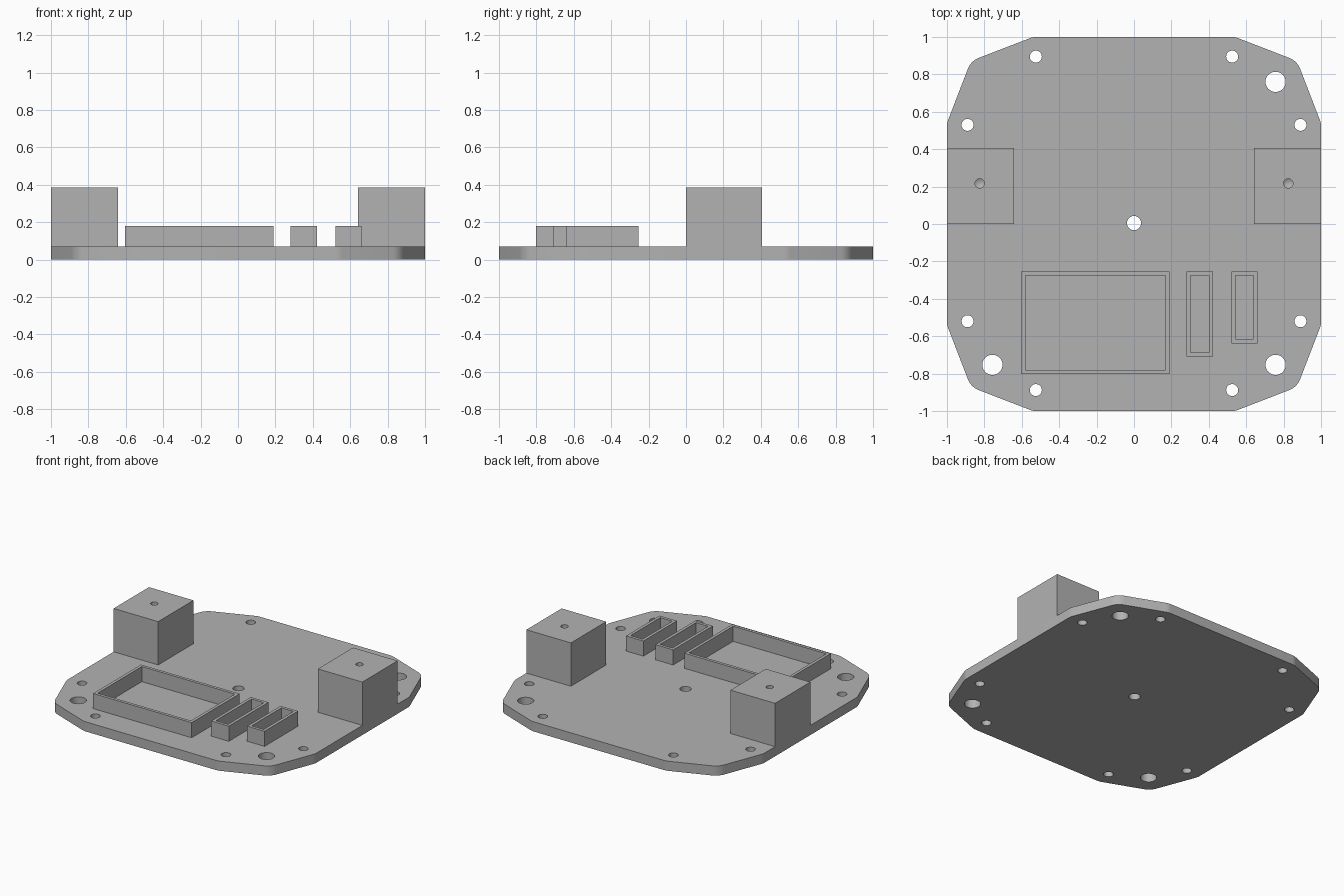
import bpy
import bmesh
from math import radians, tan, pi
from mathutils import Vector

PLATE_TOP = 0.07
FRAME_TOP = 0.18
BLOCK_TOP = 0.385

if "Cube" in bpy.data.objects:
    bpy.data.objects.remove(bpy.data.objects["Cube"], do_unlink=True)

grey = bpy.data.materials.new("light grey plastic")
grey.use_nodes = True
grey.diffuse_color = (0.45, 0.45, 0.45, 1)
grey.node_tree.nodes["Principled BSDF"].inputs["Base Color"].default_value = grey.diffuse_color


def make_object(name, bm):
    bmesh.ops.recalc_face_normals(bm, faces=bm.faces)
    mesh = bpy.data.meshes.new(name)
    bm.to_mesh(mesh)
    bm.free()
    mesh.materials.append(grey)
    obj = bpy.data.objects.new(name, mesh)
    bpy.context.collection.objects.link(obj)
    return obj


def fillet(points, radius, steps=6):
    """Round every corner of a closed outline."""
    result = []
    for i, p in enumerate(points):
        a = (points[i - 1] - p).normalized()
        b = (points[(i + 1) % len(points)] - p).normalized()
        half = a.angle(b) / 2
        start, end = p + a * radius / tan(half), p + b * radius / tan(half)
        centre = p + (a + b).normalized() * (start - p).length / (a.dot((a + b).normalized()))
        for k in range(steps + 1):
            ray = (start.lerp(end, k / steps) - centre).normalized()
            result.append(centre + ray * radius)
    return result


def prism(name, outline, bottom, top):
    bm = bmesh.new()
    face = bm.faces.new([bm.verts.new((p.x, p.y, bottom)) for p in outline])
    extruded = bmesh.ops.extrude_face_region(bm, geom=[face], use_keep_orig=True)
    verts = [v for v in extruded["geom"] if isinstance(v, bmesh.types.BMVert)]
    bmesh.ops.translate(bm, verts=verts, vec=(0, 0, top - bottom))
    return make_object(name, bm)


def rectangle(x0, x1, y0, y1):
    return [Vector(p) for p in ((x0, y0), (x1, y0), (x1, y1), (x0, y1))]


def add_drill(bm, x, y, radius, bottom, top, tip=0):
    """Add a cylinder to a cutter, with an optional conical tip."""
    made = bmesh.ops.create_cone(bm, cap_ends=True, segments=32, radius1=radius,
                                 radius2=radius, depth=top - bottom)
    bmesh.ops.translate(bm, verts=made["verts"], vec=(x, y, (top + bottom) / 2))
    if tip:
        low = [v for v in made["verts"] if v.co.z < bottom + 0.001]
        cap = [f for f in low[0].link_faces if len(f.verts) > 4]
        poked = bmesh.ops.poke(bm, faces=cap)
        poked["verts"][0].co.z -= tip


def cut(obj, cutter):
    mod = obj.modifiers.new("holes", "BOOLEAN")
    mod.operation = "DIFFERENCE"
    mod.solver = "EXACT"
    mod.object = cutter
    bpy.context.view_layer.objects.active = obj
    bpy.ops.object.modifier_apply(modifier=mod.name)
    bpy.data.objects.remove(cutter, do_unlink=True)


def smooth(obj):
    bpy.ops.object.select_all(action="DESELECT")
    obj.select_set(True)
    bpy.context.view_layer.objects.active = obj
    bpy.ops.object.shade_smooth_by_angle(angle=radians(30))


# Base plate: a rounded twelve-sided outline
quarter = [Vector((1, 0.54)), Vector((0.872, 0.872)), Vector((0.54, 1))]
outline = []
for i in range(4):
    for p in quarter:
        q = p.to_3d()
        for _ in range(i):
            q = Vector((-q.y, q.x, 0))
        outline.append(q.to_2d())
plate = prism("base_plate", fillet(outline, 0.1), 0, PLATE_TOP)

# Through holes: eight small, three large, one central
bm = bmesh.new()
holes = [(0, 0.005, 0.038)]
holes += [(x, y, 0.054) for x, y in ((0.757, 0.76), (-0.757, -0.753), (0.757, -0.753))]
for side in (-1, 1):
    holes += [(side * 0.525, y, 0.032) for y in (0.895, -0.888)]
    holes += [(side * 0.89, y, 0.032) for y in (0.53, -0.52)]
for x, y, r in holes:
    add_drill(bm, x, y, r, -0.1, 0.2)
cut(plate, make_object("plate_drill", bm))
smooth(plate)

# Side blocks, each with a blind hole in its top
for name, side in (("left_block", 1), ("right_block", -1)):
    xs = sorted((side * 0.642, side))
    block = prism(name, rectangle(*xs, 0, 0.405), PLATE_TOP, BLOCK_TOP)
    bm = bmesh.new()
    add_drill(bm, side * 0.825, 0.217, 0.025, BLOCK_TOP - 0.2, BLOCK_TOP + 0.1, tip=0.015)
    cut(block, make_object("block_drill", bm))
    smooth(block)

# Open rectangular frames standing on the plate
WALL = 0.022
for name, x0, x1, front in (("large_tray_frame", -0.603, 0.19, -0.803),
                            ("long_slot_frame", 0.28, 0.422, -0.708),
                            ("short_slot_frame", 0.52, 0.66, -0.638)):
    frame = prism(name, rectangle(x0, x1, front, -0.253), PLATE_TOP, FRAME_TOP)
    inner = rectangle(x0 + WALL, x1 - WALL, front + WALL, -0.253 - WALL)
    cut(frame, prism("frame_pocket", inner, 0, 0.3))
